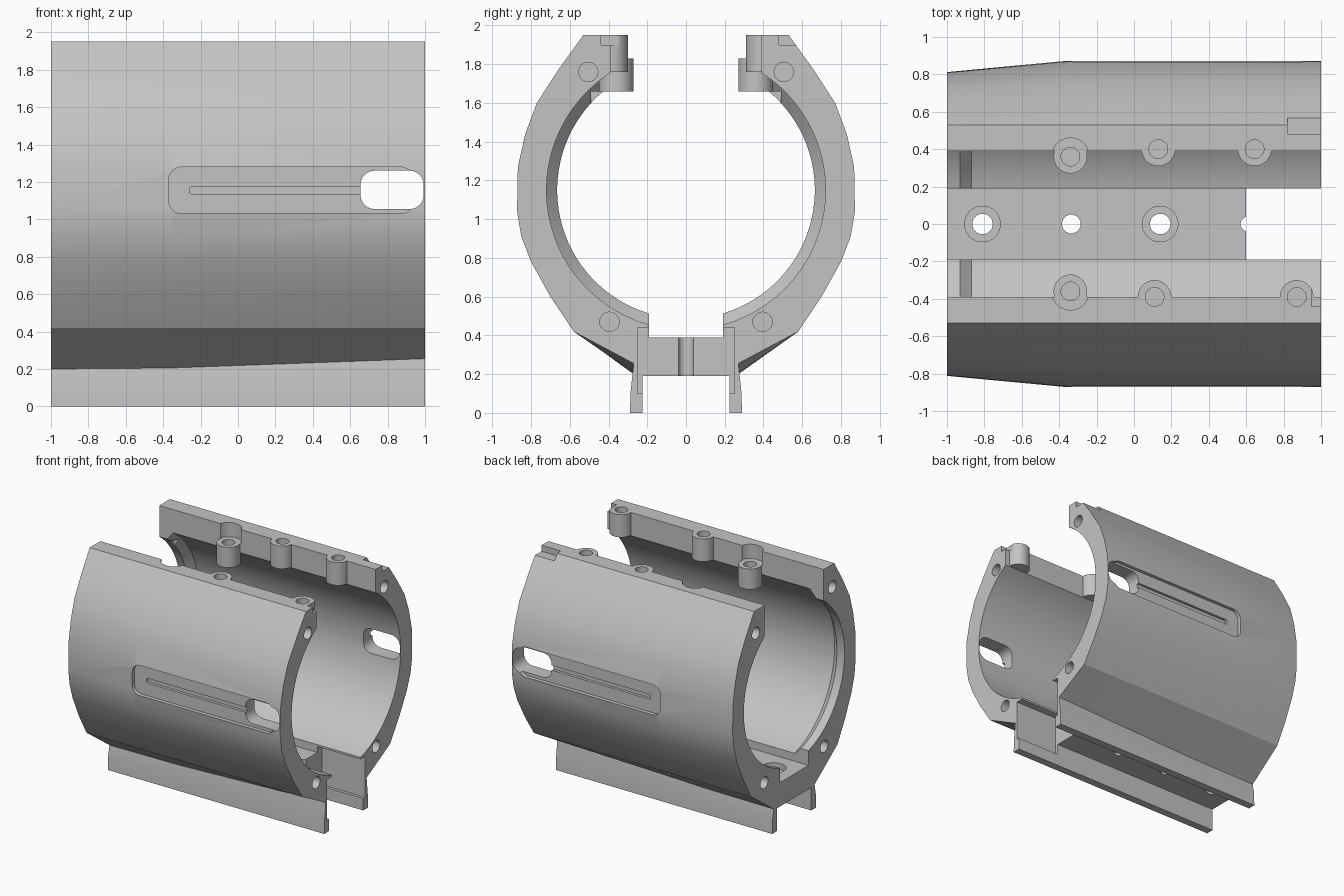
import bpy, bmesh, math
from mathutils import Vector

cube = bpy.data.objects.get("Cube")
if cube:
    bpy.data.objects.remove(cube, do_unlink=True)

GREY = (0.55, 0.55, 0.55, 1)
mat = bpy.data.materials.new("plain grey")
mat.use_nodes = True
mat.diffuse_color = GREY
mat.node_tree.nodes["Principled BSDF"].inputs["Base Color"].default_value = GREY

AXIS_Z = 1.15      # height of the bore axis


def loft(name, loops):
    """Closed solid through equal-length loops of points."""
    bm = bmesh.new()
    rings = [[bm.verts.new(p) for p in loop] for loop in loops]
    n = len(rings[0])
    for a, b in zip(rings, rings[1:]):
        for i in range(n):
            j = (i + 1) % n
            bm.faces.new((a[i], a[j], b[j], b[i]))
    bm.faces.new(rings[0])
    bm.faces.new(rings[-1])
    bmesh.ops.recalc_face_normals(bm, faces=bm.faces)
    mesh = bpy.data.meshes.new(name)
    bm.to_mesh(mesh)
    bm.free()
    mesh.materials.append(mat)
    ob = bpy.data.objects.new(name, mesh)
    bpy.context.collection.objects.link(ob)
    return ob


def circle(centre, radius, axis, n=32):
    pts = []
    for i in range(n):
        t = 2 * math.pi * (i + 0.5) / n
        c, s = radius * math.cos(t), radius * math.sin(t)
        off = (0, c, s) if axis == "x" else (c, s, 0)
        pts.append(Vector(centre) + Vector(off))
    return pts


def rod_x(x0, x1, y, z, r):
    return loft("rod", [circle((x, y, z), r, "x") for x in (x0, x1)])


def rod_z(x, y, z0, z1, r):
    return loft("rod", [circle((x, y, z), r, "z") for z in (z0, z1)])


def box(x0, x1, y0, y1, z0, z1):
    return loft("box", [[(x, y0, z0), (x, y1, z0), (x, y1, z1), (x, y0, z1)]
                        for x in (x0, x1)])


def rounded_slot(x0, x1, z0, z1, r, y0, y1):
    """Rounded rectangle in the xz plane, extruded along y."""
    pts = []
    corners = [(x1 - r, z1 - r), (x0 + r, z1 - r), (x0 + r, z0 + r), (x1 - r, z0 + r)]
    for k, (cx, cz) in enumerate(corners):
        for i in range(7):
            t = math.pi / 2 * (k + i / 6)
            pts.append((cx + r * math.cos(t), cz + r * math.sin(t)))
    return loft("slot", [[(x, y, z) for x, z in pts] for y in (y0, y1)])


def combine(target, tool, operation="DIFFERENCE"):
    mod = target.modifiers.new("combine", "BOOLEAN")
    mod.operation, mod.solver, mod.object = operation, "EXACT", tool
    bpy.context.view_layer.objects.active = target
    bpy.ops.object.modifier_apply(modifier=mod.name)
    bpy.data.objects.remove(tool, do_unlink=True)


# Outer shell section with the two bottom rails, tapering toward one end
def section(x, taper, seam):
    half = [(0.225, 0.19), (0.225, 0), (0.29, 0), (0.285, 0.12), (0.27, seam),
            (0.58, 0.42), (0.70, 0.60), (0.80, 0.78), (0.85, 0.91), (0.872, 1.04),
            (0.868, 1.27), (0.83, 1.44), (0.77, 1.60), (0.66, 1.77), (0.53, 1.95)]
    pts = []
    for y, z in half:
        bulge = max(0, 1 - ((z - AXIS_Z) / 0.8) ** 2)
        pts.append((x, y * (1 - taper * bulge), z))
    return pts + [(x, -y, z) for x, y, z in reversed(pts)]


shell = loft("split_tube_housing", [section(-1, 0.07, 0.20), section(-0.36, 0, 0.205),
                                    section(1, 0, 0.255)])

# Bore with a narrower lip at one end
bore = [(-1.1, 0.665), (-0.93, 0.665), (-0.87, 0.72), (1.1, 0.72)]
combine(shell, loft("bore", [circle((x, 0, AXIS_Z), r, "x", 96) for x, r in bore]))

# Top opening, lip relief, floor channel and open tongue at the end
combine(shell, box(-1.1, 1.1, -0.39, 0.39, 1.4, 2.1))
combine(shell, box(-0.94, -0.86, -0.49, 0.49, 1.5, 1.66))
combine(shell, box(-1.1, 1.1, -0.19, 0.19, 0.39, 0.9))
combine(shell, box(0.6, 1.1, -0.19, 0.19, 0.05, 0.9))
combine(shell, box(0.6, 1.1, -0.25, 0.25, 0.10, 0.44))

# Side pockets with a fine groove and a through slot
for s in (1, -1):
    combine(shell, rounded_slot(-0.37, 0.94, 1.03, 1.28, 0.07, s * 0.838, s))
    combine(shell, rounded_slot(-0.26, 0.70, 1.135, 1.175, 0.015, s * 0.815, s))
    combine(shell, rounded_slot(0.655, 0.993, 1.055, 1.26, 0.075, s * 0.5, s))

# Screw bosses along the opening: low ones sit in a scalloped relief
LOW, HIGH = (1.66, 1.83), (1.76, 1.95)
bosses = [(-0.34, 0.36, LOW), (0.13, 0.40, HIGH), (0.645, 0.40, HIGH),
          (-0.34, -0.36, LOW), (0.11, -0.39, HIGH), (0.87, -0.39, HIGH)]
for x, y, (z0, z1) in bosses:
    if z1 < 1.9:
        combine(shell, rod_z(x, y, z1, 2.1, 0.10))
    combine(shell, rod_z(x, y, z0, z1, 0.09), "UNION")
    combine(shell, rod_z(x, y, z0 + 0.03, 2.1, 0.05))

# Corner notches on the rim
combine(shell, box(0.82, 1.1, 0.48, 0.57, 1.90, 2.1))
combine(shell, box(0.95, 1.1, -0.44, -0.2, 1.90, 2.1))

# Blind holes in both end faces
for s in (1, -1):
    for y, z in ((0.505, 1.76), (0.395, 0.47)):
        for end in (1, -1):
            combine(shell, rod_x(end * 0.85, end * 1.1, s * y, z, 0.05))

# Floor screw holes, two of them counterbored, and a half hole at the edge
for x, r, sunk in ((-0.81, 0.055, True), (-0.335, 0.05, False),
                   (0.14, 0.055, True), (0.61, 0.04, False)):
    combine(shell, rod_z(x, 0, 0.1, 0.5, r))
    if sunk:
        combine(shell, rod_z(x, 0, 0.34, 0.5, 0.095))

# Smooth curved walls, crisp edges
bpy.ops.object.select_all(action="DESELECT")
shell.select_set(True)
bpy.context.view_layer.objects.active = shell
bpy.ops.object.shade_smooth_by_angle(angle=math.radians(22))
